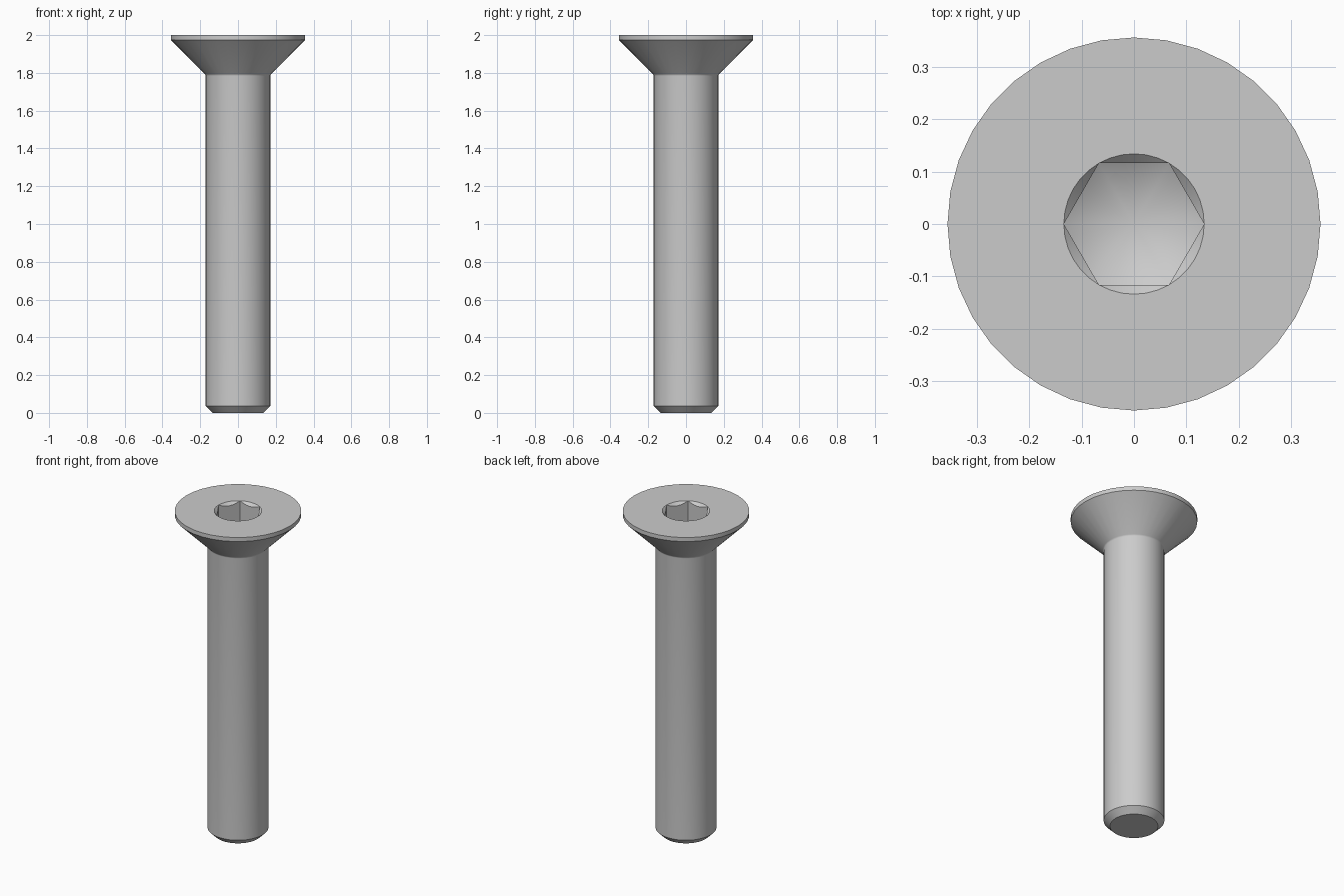
import bpy
import bmesh
from math import cos, sin, tan, pi, radians

cube = bpy.data.objects.get("Cube")
if cube:
    bpy.data.objects.remove(cube, do_unlink=True)

SEGMENTS = 36
HEIGHT = 2.0
HEAD_R, RIM_Z = 0.356, 1.975
SHAFT_R, CHAMFER = 0.171, 0.036
SOCKET_R, SOCKET_DEPTH = 0.134, 0.13
NECK_FILLET = 0.015


def circle(radius):
    return lambda angle: radius


def hexagon(angle):
    """Radius of the hexagonal socket wall at an angle, corners on the x axis."""
    return SOCKET_R * cos(pi / 6) / cos(angle % (pi / 3) - pi / 6)


def level(z):
    return lambda radius: z


# Small rounded fillet between the shaft and the 45 degree head cone
neck_z = RIM_Z - (HEAD_R - SHAFT_R)
fillet_z = neck_z - NECK_FILLET * tan(pi / 8)
fillet = []
for i in range(4):
    a = i * pi / 12
    fillet.append((circle(SHAFT_R + NECK_FILLET * (1 - cos(a))),
                   level(fillet_z + NECK_FILLET * sin(a))))

# Rings from the tip up the outside, over the head and down into the socket
floor_z = HEIGHT - SOCKET_DEPTH
slope = tan(radians(30))
rings = [
    (circle(SHAFT_R - CHAMFER), level(0)),
    (circle(SHAFT_R), level(CHAMFER)),
    *fillet,
    (circle(HEAD_R), level(RIM_Z)),
    (circle(HEAD_R), level(HEIGHT)),
    (circle(SOCKET_R), level(HEIGHT)),
    (hexagon, lambda r: HEIGHT - (SOCKET_R - r)),
    (hexagon, lambda r: floor_z - (SOCKET_R - r) * slope),
]

bm = bmesh.new()
loops = []
for radius_at, height_at in rings:
    loop = []
    for i in range(SEGMENTS):
        a = 2 * pi * i / SEGMENTS
        r = radius_at(a)
        loop.append(bm.verts.new((r * cos(a), r * sin(a), height_at(r))))
    loops.append(loop)

for low, high in zip(loops, loops[1:]):
    for i in range(SEGMENTS):
        j = (i + 1) % SEGMENTS
        bm.faces.new((low[i], low[j], high[j], high[i]))

# Flat tip and conical socket floor
bm.faces.new(list(reversed(loops[0])))
centre = bm.verts.new((0, 0, floor_z - SOCKET_R * slope))
for i in range(SEGMENTS):
    bm.faces.new((loops[-1][i], loops[-1][(i + 1) % SEGMENTS], centre))

# Merge the socket corners with the rim
bmesh.ops.remove_doubles(bm, verts=bm.verts, dist=0.0001)
bmesh.ops.recalc_face_normals(bm, faces=bm.faces)
mesh = bpy.data.meshes.new("countersunk_screw")
bm.to_mesh(mesh)
bm.free()

screw = bpy.data.objects.new("countersunk_screw", mesh)
bpy.context.collection.objects.link(screw)

# Plain grey metal
steel = bpy.data.materials.new("light_grey")
steel.use_nodes = True
colour = (0.6, 0.6, 0.6, 1)
steel.diffuse_color = colour
steel.node_tree.nodes["Principled BSDF"].inputs["Base Color"].default_value = colour
mesh.materials.append(steel)

# Smooth round surfaces with crisp edges
for other in bpy.context.selected_objects:
    other.select_set(False)
screw.select_set(True)
bpy.context.view_layer.objects.active = screw
bpy.ops.object.shade_smooth_by_angle(angle=radians(25))
